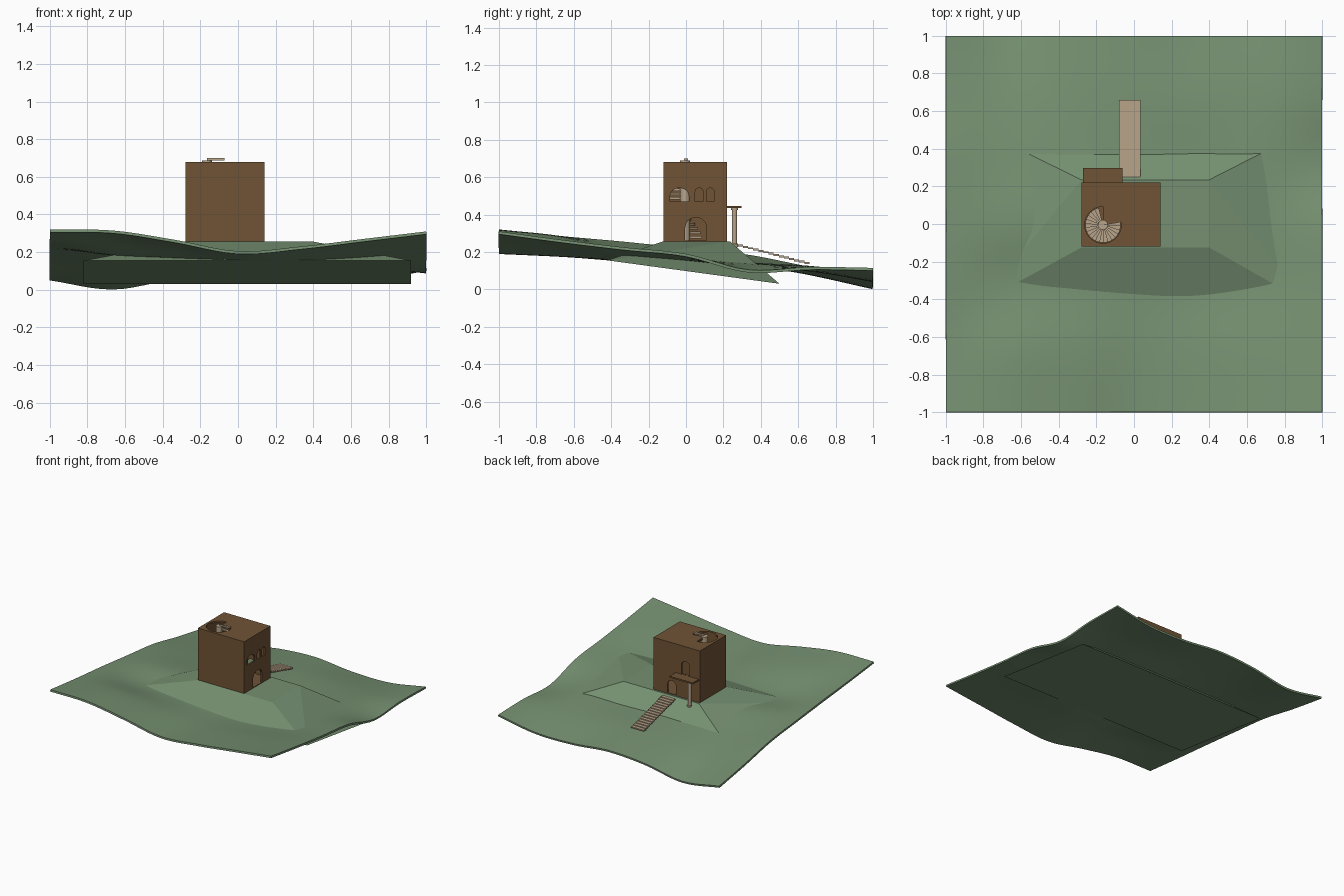
import bpy, bmesh, math
from mathutils import Matrix, Vector

cube = bpy.data.objects.get("Cube")
if cube:
    bpy.data.objects.remove(cube, do_unlink=True)


def material(name, rgb):
    m = bpy.data.materials.new(name)
    m.use_nodes = True
    m.diffuse_color = (*rgb, 1)
    m.node_tree.nodes["Principled BSDF"].inputs["Base Color"].default_value = (*rgb, 1)
    return m


GRASS = material("grass green", (.18, .28, .165))
CLAY = material("clay brown", (.16, .088, .036))
STONE = material("pale stone", (.48, .37, .25))


def finish(bm, name, mat):
    bmesh.ops.recalc_face_normals(bm, faces=bm.faces[:])
    mesh = bpy.data.meshes.new(name)
    bm.to_mesh(mesh)
    bm.free()
    ob = bpy.data.objects.new(name, mesh)
    bpy.context.collection.objects.link(ob)
    mesh.materials.append(mat)
    return ob


def add_box(bm, lo, hi):
    lo, hi = Vector(lo), Vector(hi)
    m = Matrix.Translation((lo + hi) / 2) @ Matrix.Diagonal((*(hi - lo), 1))
    bmesh.ops.create_cube(bm, size=1, matrix=m)


def box(name, mat, lo, hi):
    bm = bmesh.new()
    add_box(bm, lo, hi)
    return finish(bm, name, mat)


def add_prism(bm, points, offset):
    face = bm.faces.new([bm.verts.new(p) for p in points])
    new = bmesh.ops.extrude_face_region(bm, geom=[face])["geom"]
    moved = [v for v in new if isinstance(v, bmesh.types.BMVert)]
    bmesh.ops.translate(bm, verts=moved, vec=offset)


def add_cylinder(bm, x, y, r, z0, z1, sides=24):
    bmesh.ops.create_cone(bm, cap_ends=True, segments=sides, radius1=r, radius2=r,
                          depth=z1 - z0, matrix=Matrix.Translation((x, y, (z0 + z1) / 2)))


def sector(cx, cy, r, a0, a1, z, steps):
    arc = [math.radians(a0 + (a1 - a0) * i / steps) for i in range(steps + 1)]
    return [(cx, cy, z)] + [(cx + r * math.cos(a), cy + r * math.sin(a), z) for a in arc]


def activate(ob):
    bpy.ops.object.select_all(action='DESELECT')
    ob.select_set(True)
    bpy.context.view_layer.objects.active = ob


def apply_modifier(ob, kind, **settings):
    mod = ob.modifiers.new(kind.lower(), kind)
    for key, value in settings.items():
        setattr(mod, key, value)
    activate(ob)
    bpy.ops.object.modifier_apply(modifier=mod.name)


def cut(ob, cutter):
    apply_modifier(ob, 'BOOLEAN', operation='DIFFERENCE', solver='EXACT', object=cutter)
    bpy.data.objects.remove(cutter, do_unlink=True)


# Rolling ground: a sheet through evenly spaced heights, front row first
HEIGHTS = [
    [.320, .315, .265, .205, .23, .27, .31],
    [.285, .280, .235, .19, .205, .235, .265],
    [.255, .200, .180, .17, .165, .185, .225],
    [.220, .205, .190, .18, .170, .165, .19],
    [.185, .150, .145, .145, .14, .14, .105],
    [.120, .090, .110, .125, .12, .11, .12],
    [.065, .016, .070, .09, .06, .06, .115]]


def spline(values, t):
    s = (t + 1) / 2 * (len(values) - 1)
    i = min(int(s), len(values) - 2)
    f = s - i
    ext = [2 * values[0] - values[1]] + values + [2 * values[-1] - values[-2]]
    a, b, c, d = ext[i:i + 4]
    return b + f / 2 * (c - a + f * (2 * a - 5 * b + 4 * c - d + f * (3 * (b - c) + d - a)))


bm = bmesh.new()
bmesh.ops.create_grid(bm, x_segments=36, y_segments=36, size=1)
for v in bm.verts:
    v.co.z = spline([spline(row, v.co.x) for row in HEIGHTS], v.co.y)
ground = finish(bm, "ground_sheet", GRASS)
if ground.data.polygons[0].normal.z < 0:
    ground.data.flip_normals()
apply_modifier(ground, 'SOLIDIFY', thickness=.015, offset=-1)
activate(ground)
bpy.ops.object.shade_smooth_by_angle(angle=math.radians(40))

# Flat-topped mound whose skirt sinks under the ground
bm = bmesh.new()
top = [(-.28, -.125, .256), (.4, -.125, .256), (.4, .235, .256), (-.28, .235, .256)]
foot = [(-.82, -.42, .155), (.92, -.42, .155), (.92, .5, .03), (-.82, .5, .03)]
for p in top + foot:
    bm.verts.new(p)
bmesh.ops.convex_hull(bm, input=bm.verts[:])
bmesh.ops.dissolve_limit(bm, angle_limit=.01, verts=bm.verts[:], edges=bm.edges[:])
finish(bm, "mound", GRASS)

# House shell, hollowed out
X0, X1, Y0, Y1, ROOF, WALL = -.28, .14, -.12, .22, .68, .015
FLOOR = .262
house = box("house_walls", CLAY, (X0, Y0, .25), (X1, Y1, ROOF))
cut(house, box("room_cutter", CLAY, (X0 + WALL, Y0 + WALL, FLOOR),
               (X1 - WALL, Y1 - WALL, ROOF - WALL)))


# Arched openings: on the side wall (centre is y) or the back wall (centre is x)
def arch(centre, width, z0, z1, side):
    r = width / 2
    rise = min(r, (z1 - z0) * .6)
    outline = [(centre - r, z0), (centre + r, z0)]
    outline += [(centre + r * math.cos(a), z1 - rise + rise * math.sin(a))
                for a in [math.pi * i / 12 for i in range(13)]]
    bm = bmesh.new()
    if side:
        add_prism(bm, [(X1 - .04, u, z) for u, z in outline], (.08, 0, 0))
    else:
        add_prism(bm, [(u, Y1 - .04, z) for u, z in outline], (0, .08, 0))
    return finish(bm, "arch_cutter", CLAY)


for opening in [(.053, .115, FLOOR, .385, True), (-.035, .1, .47, .542, True),
                (.07, .042, .47, .542, True), (.13, .042, .47, .542, True),
                (-.025, .08, FLOOR, .37, False), (-.15, .075, .447, .56, False)]:
    cut(house, arch(*opening))

# Three-quarter stair hole in the roof
CX, CY, R = -.165, -.005, .097
START, END = 90, 370
bm = bmesh.new()
add_prism(bm, sector(CX, CY, R, START, END, ROOF - .04, 36), (0, 0, .08))
cut(house, finish(bm, "stair_hole_cutter", CLAY))

# Spiral stair around a central post
STEPS = 20
bm = bmesh.new()
for i in range(STEPS):
    a = START + (END - START) * i / STEPS
    z = FLOOR + (.7 - FLOOR) * i / (STEPS - 1) - .012
    add_prism(bm, sector(CX, CY, R - .003, a, a + (END - START) / STEPS, z, 3), (0, 0, .012))
finish(bm, "spiral_steps", STONE)
bm = bmesh.new()
add_cylinder(bm, CX, CY, .026, FLOOR, .688)
post = finish(bm, "spiral_post", STONE)

# Balcony on a single column
box("balcony", CLAY, (-.27, Y1 - .005, .434), (-.06, .298, .446))
bm = bmesh.new()
add_cylinder(bm, -.215, .26, .014, .21, .436)
for z in (.226, .424):
    add_cylinder(bm, -.215, .26, .019, z, z + .011)
column = finish(bm, "balcony_column", STONE)
for ob in (post, column):
    activate(ob)
    bpy.ops.object.shade_smooth_by_angle(angle=math.radians(40))

# Outdoor stair of thin treads down the back slope
TREADS = 15
bm = bmesh.new()
for i in range(TREADS):
    y = .25 + .41 * i / TREADS
    z = .246 - .1 * i / (TREADS - 1)
    add_box(bm, (-.08, y, z - .01), (.035, y + .41 / TREADS, z))
finish(bm, "outdoor_steps", STONE)
